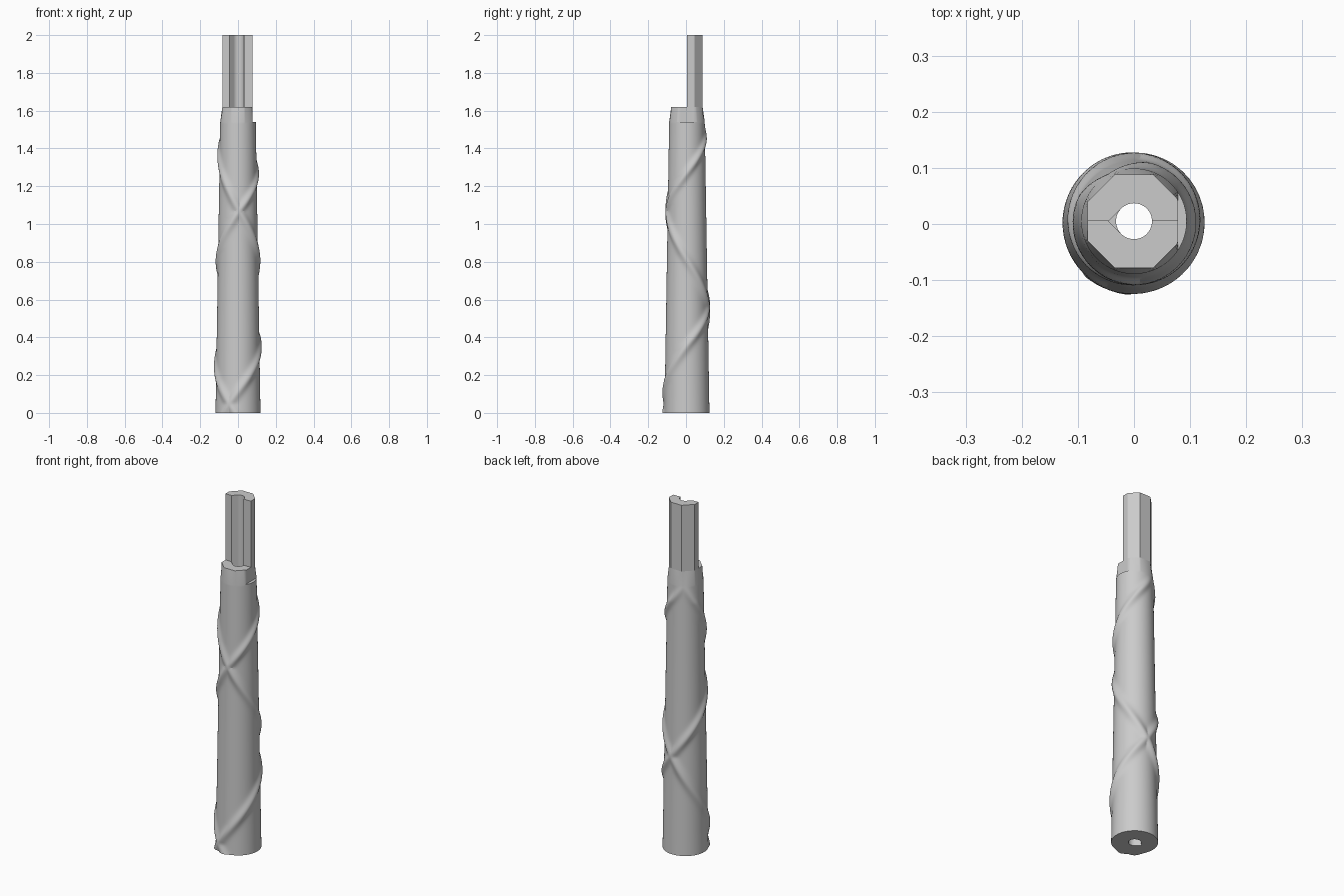
import bpy, bmesh
from math import pi, cos, sin, radians, exp

if "Cube" in bpy.data.objects:
    bpy.data.objects.remove(bpy.data.objects["Cube"])

SEG = 128            # steps around a full turn
AXIS_Y = 0.005       # shaft axis is slightly behind the origin
SHOULDER, SEAT, TOP = 1.54, 1.62, 2.0
FLAT_X = 0.078       # plane of the locating flat on the +x side
BORE = 0.032

grey = bpy.data.materials.new("plain grey")
grey.use_nodes = True
grey.diffuse_color = (0.6, 0.6, 0.6, 1)
grey.node_tree.nodes["Principled BSDF"].inputs["Base Color"].default_value = (0.6, 0.6, 0.6, 1)

# Heights at which each spiral ridge passes successive quarter turns, from the front
RIGHT_HAND = [-0.14, 0.11, 0.355, 0.575, 0.805, 1.06, 1.27, 1.475, 1.69]
LEFT_HAND = [-0.27, -0.02, 0.25, 0.54, 0.81, 1.08, 1.37, 1.63]


def turns(knots, z):
    """Angle along a spiral at height z, counted from the front."""
    for i in range(len(knots) - 1):
        if z <= knots[i + 1]:
            return (i - 1 + (z - knots[i]) / (knots[i + 1] - knots[i])) * pi / 2
    return 0


# Polar cross-sections: radius for an angle
def clipped(r, a):
    return min(r, FLAT_X / cos(a)) if cos(a) > 0.1 else r


def octagon(a):
    off = (a + pi / 8) % (pi / 4) - pi / 8
    return clipped(0.083 / cos(off), a)


def shoulder(a):
    return clipped(0.094, a)


def round_bore(a):
    return BORE


def teardrop_bore(a):
    off = abs(a % (2 * pi) - pi)
    return BORE / cos(off - pi / 4) if off < pi / 4 else BORE


def ridged(z):
    """Tapered circle with two crossing spiral ridges that fade at the top."""
    base = 0.119 - 0.025 * z / SHOULDER
    height = 0.0125 * min(1, max(0, (SHOULDER - z) / 0.1))
    centres = (-pi / 2 + turns(RIGHT_HAND, z), -pi / 2 - turns(LEFT_HAND, z))

    def radius(a):
        bump = 0
        for c in centres:
            d = (a - c + pi) % (2 * pi) - pi
            bump = max(bump, exp(-0.5 * (d / radians(9.5)) ** 2))
        return base + height * bump
    return radius


def skin(name, rings, full=True):
    """Bridge (section, z) rings; a half turn gets flat end caps."""
    bm = bmesh.new()
    count = SEG if full else SEG // 2 + 1
    grid = []
    for section, z in rings:
        row = []
        for i in range(count):
            a = 2 * pi * i / SEG
            r = section(a)
            row.append(bm.verts.new((r * cos(a), r * sin(a) + AXIS_Y, z)))
        grid.append(row)
    for k in range(len(grid) if full else len(grid) - 1):
        low, high = grid[k], grid[(k + 1) % len(grid)]
        for i in range(count if full else count - 1):
            j = (i + 1) % count
            bm.faces.new((low[i], low[j], high[j], high[i]))
    if not full:
        bm.faces.new([row[0] for row in grid])
        bm.faces.new([row[-1] for row in grid])
    bmesh.ops.remove_doubles(bm, verts=bm.verts, dist=1e-5)
    bmesh.ops.recalc_face_normals(bm, faces=bm.faces)
    mesh = bpy.data.meshes.new(name)
    bm.to_mesh(mesh)
    bm.free()
    mesh.materials.append(grey)
    ob = bpy.data.objects.new(name, mesh)
    bpy.context.collection.objects.link(ob)
    bpy.ops.object.select_all(action="DESELECT")
    ob.select_set(True)
    bpy.context.view_layer.objects.active = ob
    bpy.ops.object.shade_smooth_by_angle(angle=radians(25))
    return ob


# Shaft: ridged taper, shoulder blending to an octagon, then the bore going down
STEPS = 150
rings = []
for n in range(STEPS + 1):
    z = SHOULDER * n / STEPS
    rings.append((ridged(z), z))
rings += [(shoulder, SHOULDER), (octagon, SEAT),
          (teardrop_bore, SEAT), (teardrop_bore, SHOULDER), (round_bore, SHOULDER),
          (round_bore, 0.3), (teardrop_bore, 0.3), (teardrop_bore, 0)]
skin("spiral_shaft", rings)

# Tenon: rear half of the octagonal tube
skin("half_tenon", [(octagon, SEAT), (octagon, TOP),
                    (teardrop_bore, TOP), (teardrop_bore, SEAT)], full=False)
